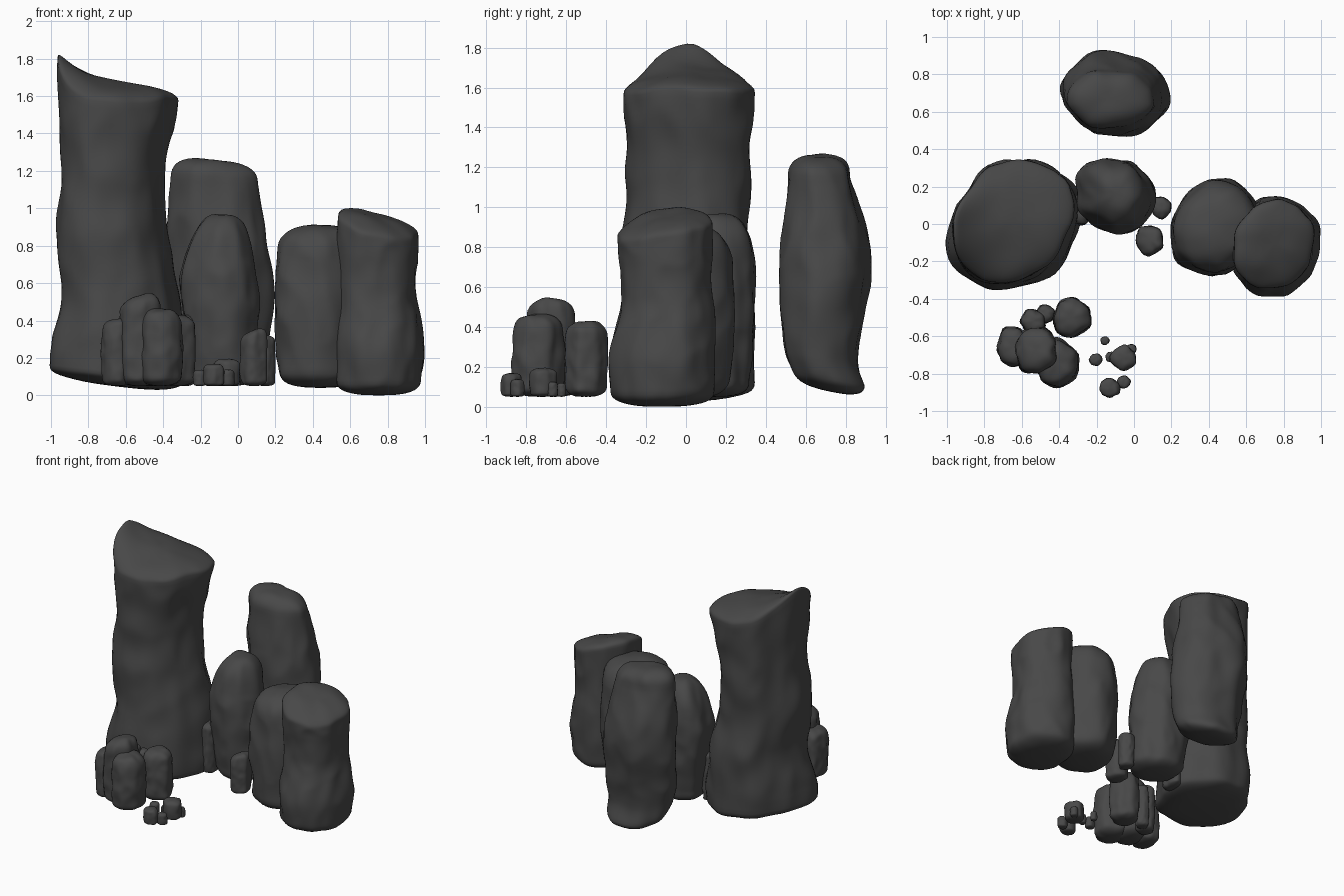
import bpy, bmesh, random
from math import sin, cos, pi, exp
from mathutils import Vector, noise

if "Cube" in bpy.data.objects:
    bpy.data.objects.remove(bpy.data.objects["Cube"])

mat = bpy.data.materials.new("dark_stone")
mat.diffuse_color = (0.065, 0.065, 0.065, 1)
mat.use_nodes = True
mat.node_tree.nodes["Principled BSDF"].inputs["Base Color"].default_value = mat.diffuse_color


def outline(rng, n, sides, skew):
    """Soft-cornered irregular polygon filling the box -1..1, stretched along one diagonal."""
    planes = [((i + rng.uniform(-.2, .2)) * 2 * pi / sides, rng.uniform(.93, 1.07)) for i in range(sides)]
    pts = []
    for k in range(n):
        a = 2 * pi * k / n
        r = sum(max(cos(a - p) / d, 0) ** 10 for p, d in planes) ** (-1 / 10) * (1 + skew * sin(2 * a))
        pts.append((r * cos(a), r * sin(a)))
    x0, x1 = min(p[0] for p in pts), max(p[0] for p in pts)
    y0, y1 = min(p[1] for p in pts), max(p[1] for p in pts)
    return [(2 * (x - x0) / (x1 - x0) - 1, 2 * (y - y0) / (y1 - y0) - 1) for x, y in pts]


def section(rows, z):
    """Smoothly interpolated (left, right, front, back) limits at height z."""
    z = min(max(z, rows[0][0]), rows[-1][0])
    for i, (a, b) in enumerate(zip(rows, rows[1:])):
        if z <= b[0]:
            break
    p, q = rows[max(i - 1, 0)], rows[min(i + 2, len(rows) - 1)]
    h = b[0] - a[0]
    t = (z - a[0]) / h
    e = t * t * (3 - 2 * t)
    out = []
    for c in range(1, 5):
        m0 = (b[c] - p[c]) / (b[0] - p[0]) * h
        m1 = (q[c] - a[c]) / (q[0] - a[0]) * h
        out.append(a[c] + e * (b[c] - a[c]) + t * (1 - t) * ((1 - t) * m0 - t * m1))
    return out


def rock(name, z0, z1, rows, top=None, foot=(0, 0), rt=.12, rb=.1, seed=1, n=64, rings=44,
         rough=.07, sides=7, skew=0):
    rng = random.Random(seed)
    shape = outline(rng, n, sides, skew)
    # vertical profile: flattish base, wall, flattish crown
    caps = [(sin(k * pi / 20) ** .75, max(cos(k * pi / 20), 0) ** .75) for k in range(1, 11)]
    prof = [(z0 + rb * (1 - c), s) for s, c in caps]
    prof += [(z0 + rb + (z1 - rt - z0 - rb) * k / rings, 1) for k in range(1, rings)]
    prof += [(z1 - rt * (1 - c), s) for s, c in reversed(caps)]
    mid = section(rows, (z0 + z1) / 2)
    cx, cy = (mid[0] + mid[1]) / 2, (mid[2] + mid[3]) / 2
    size = (mid[1] - mid[0] + mid[3] - mid[2]) / 4
    off = Vector((seed * 7.3, seed * 3.1, seed * 1.7))

    def place(u, v, s, z):
        l, r, f, b = section(rows, z)
        p = Vector(((l + r) / 2 + u * s * (r - l) / 2, (f + b) / 2 + v * s * (b - f) / 2, z))
        q = Vector((p.x, p.y, p.z * .6)) / size
        d = .4 * noise.noise(q * 1.1 + off) + .4 * noise.noise(q * 2.3 + off)
        d += .15 - .6 * abs(noise.noise(q * 1.6 - off))
        p.x += u * s * d * rough * size * 1.6
        p.y += v * s * d * rough * size * 1.6
        t = min(max((z - z0) / (z1 - z0), 0), 1)
        if top:
            p.z += top(p.x, p.y) * t ** 3
        p.z += (foot[0] * (p.x - cx) + foot[1] * (p.y - cy)) * (1 - t) ** 4
        p.z += rough * size * .6 * noise.noise(q * 1.8 + off) * t ** 4
        return p

    bm = bmesh.new()
    grid = [[bm.verts.new(place(u, v, s, z)) for u, v in shape] for z, s in prof]
    for a, b in zip(grid, grid[1:]):
        for k in range(n):
            j = (k + 1) % n
            bm.faces.new((a[k], a[j], b[j], b[k]))
    for ring, z, flip in ((grid[0], z0, True), (grid[-1], z1, False)):
        c = bm.verts.new(place(0, 0, 0, z))
        for k in range(n):
            tri = (ring[k], ring[(k + 1) % n], c)
            bm.faces.new(tri[::-1] if flip else tri)
    me = bpy.data.meshes.new(name)
    bm.to_mesh(me)
    bm.free()
    me.materials.append(mat)
    me.shade_smooth()
    bpy.context.collection.objects.link(bpy.data.objects.new(name, me))


# Tall pillar with a peak on its left edge; rows are (height, left, right, front, back)
rock("tall_pillar", .05, 1.67, [
    (.2, -1, -.28, -.345, .33), (.55, -.94, -.32, -.32, .335), (.85, -.97, -.37, -.31, .3),
    (1.15, -.94, -.395, -.3, .32), (1.6, -.97, -.325, -.31, .335)],
    top=lambda x, y: (.2 * exp(-(max(x, -.97) + .97) / .12) * max(0, 1 - ((y - .05) / .35) ** 2)
                      - .1 * (x + .65) - .4 * (y - .05) ** 2),
    foot=(-.12, 0), rt=.06, rb=.08, seed=4, skew=.13, sides=8)

# Rear pillar with a kicked-back foot
rock("rear_pillar", .08, 1.26, [
    (.1, -.28, .14, .55, .91), (.25, -.35, .18, .5, .86), (.75, -.39, .175, .475, .93),
    (1.15, -.365, .105, .515, .83)],
    top=lambda x, y: -.09 * (x + .12), foot=(0, -.2), rt=.12, rb=.08, seed=9, sides=8, skew=-.05)

# Middle rounded pillar
rock("middle_pillar", .05, .97, [
    (.15, -.25, .115, -.035, .32), (.6, -.31, .105, -.05, .345), (.95, -.23, .055, .01, .32)],
    rt=.22, rb=.08, seed=3, sides=8, skew=-.07)

# Right-hand pair
rock("right_inner_pillar", .04, .91, [
    (.1, .22, .66, -.26, .22), (.45, .195, .69, -.28, .25), (.85, .215, .67, -.25, .22)],
    rt=.16, seed=6, sides=9, skew=.06)
rock("right_outer_pillar", .0, .95, [
    (.05, .53, .975, -.375, .13), (.25, .52, .995, -.39, .15), (.55, .54, .955, -.33, .13),
    (.9, .535, .965, -.345, .13)],
    top=lambda x, y: .01 - .3 * (x - .76) + .12 * (y + .12) - .5 * (y + .03) ** 2,
    rt=.06, rb=.08, seed=12, sides=8, skew=.08)


def small_rock(name, seed, x, y, rx, ry, a, b, slope=0, **detail):
    rows = [(z, x - rx * w, x + rx * w, y - ry * w, y + ry * w)
            for z, w in ((a, .93), (a + (b - a) * .35, 1), (b, .95))]
    rock(name, a, b, rows, top=lambda px, py: slope * (px - x), rt=min((b - a) * .25, rx * .8),
         rb=min((b - a) * .15, rx * .5), seed=seed, rough=.1, **detail)


# Small standing stones: x, y, half width, half depth, top height, top slope
stones = [
    (.085, -.09, .072, .08, .35, .35), (.147, .085, .053, .06, .32, 0), (-.285, .08, .055, .085, .43, 0),
    (-.33, -.5, .103, .107, .43, 0), (-.525, -.675, .115, .125, .535, .28), (-.415, -.74, .118, .13, .465, 0),
    (-.65, -.655, .082, .107, .41, .15), (-.54, -.52, .068, .065, .42, 0), (-.475, -.48, .05, .048, .38, 0)]
for i, (x, y, rx, ry, b, slope) in enumerate(stones):
    small_rock(f"standing_stone_{i + 1}", 20 + i, x, y, rx, ry, .05, b, slope, n=40, rings=20)

# Pebbles: x, y, radius; height follows from the radius
pebbles = [(-.06, -.715, .072), (-.205, -.725, .035), (-.13, -.875, .055), (-.055, -.845, .036),
           (-.125, -.71, .028), (-.015, -.67, .028), (-.155, -.625, .024)]
for i, (x, y, r) in enumerate(pebbles):
    small_rock(f"pebble_{i + 1}", 40 + i, x, y, r, r * .95, .05, .08 + 1.6 * r, n=24, rings=8)
